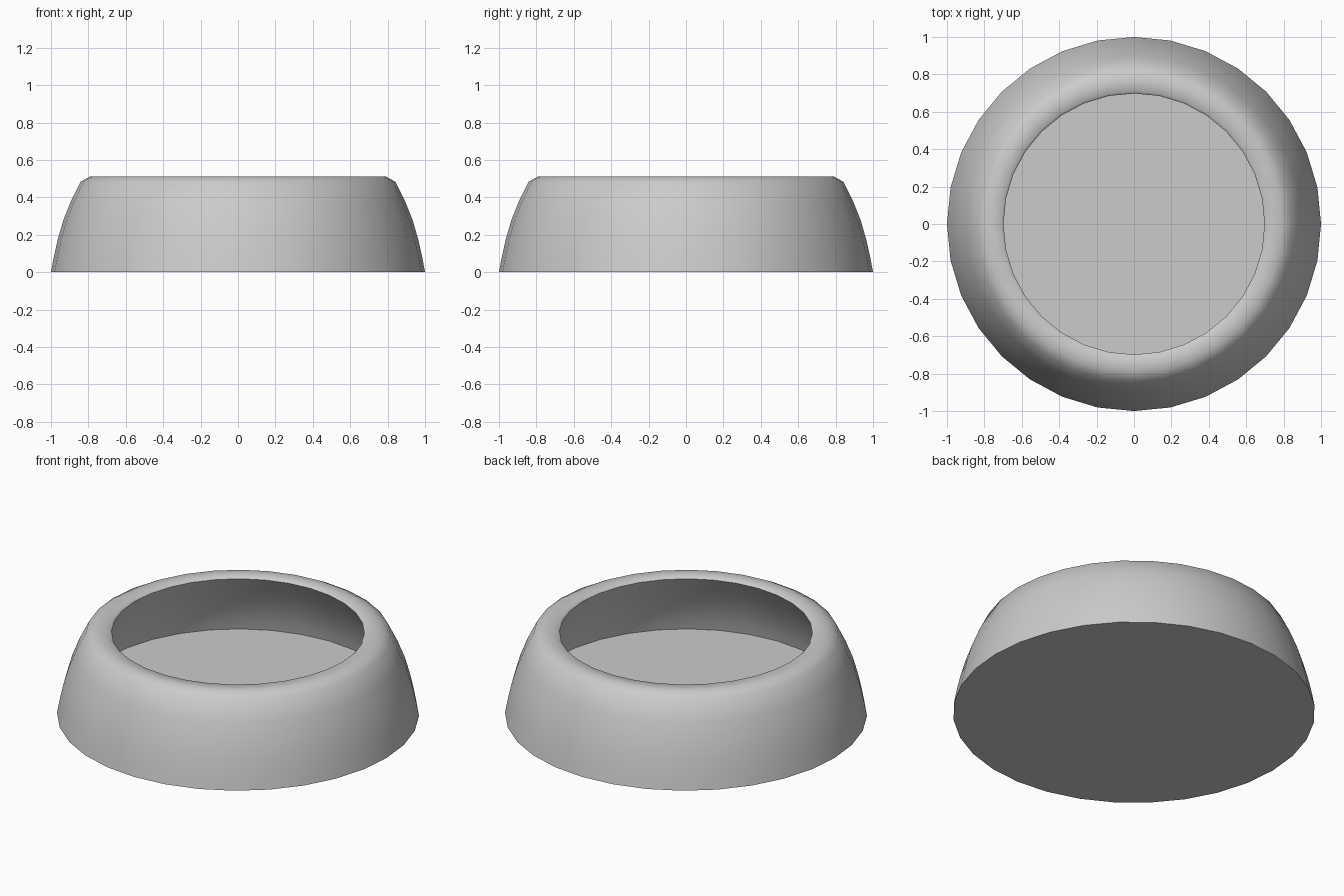
import bpy, bmesh, math

if "Cube" in bpy.data.objects:
    bpy.data.objects.remove(bpy.data.objects["Cube"])

SEGMENTS = 32

# Half cross-section (radius, height): underside, outer wall, rim, undercut inner wall, floor
profile = [
    (1.0, 0.0), (0.985, 0.08), (0.965, 0.17), (0.935, 0.275), (0.895, 0.375), (0.842, 0.483),
    (0.79, 0.512), (0.71, 0.512), (0.698, 0.50),
    (0.75, 0.415), (0.80, 0.33), (0.84, 0.24), (0.865, 0.17), (0.88, 0.11),
]


def lathe(name, points, segments):
    """Revolve a profile around z and close both ends with flat discs."""
    bm = bmesh.new()
    rings = []
    for r, z in points:
        rings.append([bm.verts.new((r * math.cos(2 * math.pi * i / segments),
                                    r * math.sin(2 * math.pi * i / segments), z))
                      for i in range(segments)])
    for a, b in zip(rings, rings[1:]):
        for i in range(segments):
            j = (i + 1) % segments
            bm.faces.new((a[i], a[j], b[j], b[i]))
    bm.faces.new(list(reversed(rings[0])))
    bm.faces.new(rings[-1])
    bmesh.ops.recalc_face_normals(bm, faces=bm.faces)
    mesh = bpy.data.meshes.new(name)
    bm.to_mesh(mesh)
    bm.free()
    obj = bpy.data.objects.new(name, mesh)
    bpy.context.collection.objects.link(obj)
    return obj


# Bowl
bowl = lathe("bowl", profile, SEGMENTS)
bpy.context.view_layer.objects.active = bowl
bowl.select_set(True)
bpy.ops.object.shade_smooth_by_angle(angle=math.radians(50))
